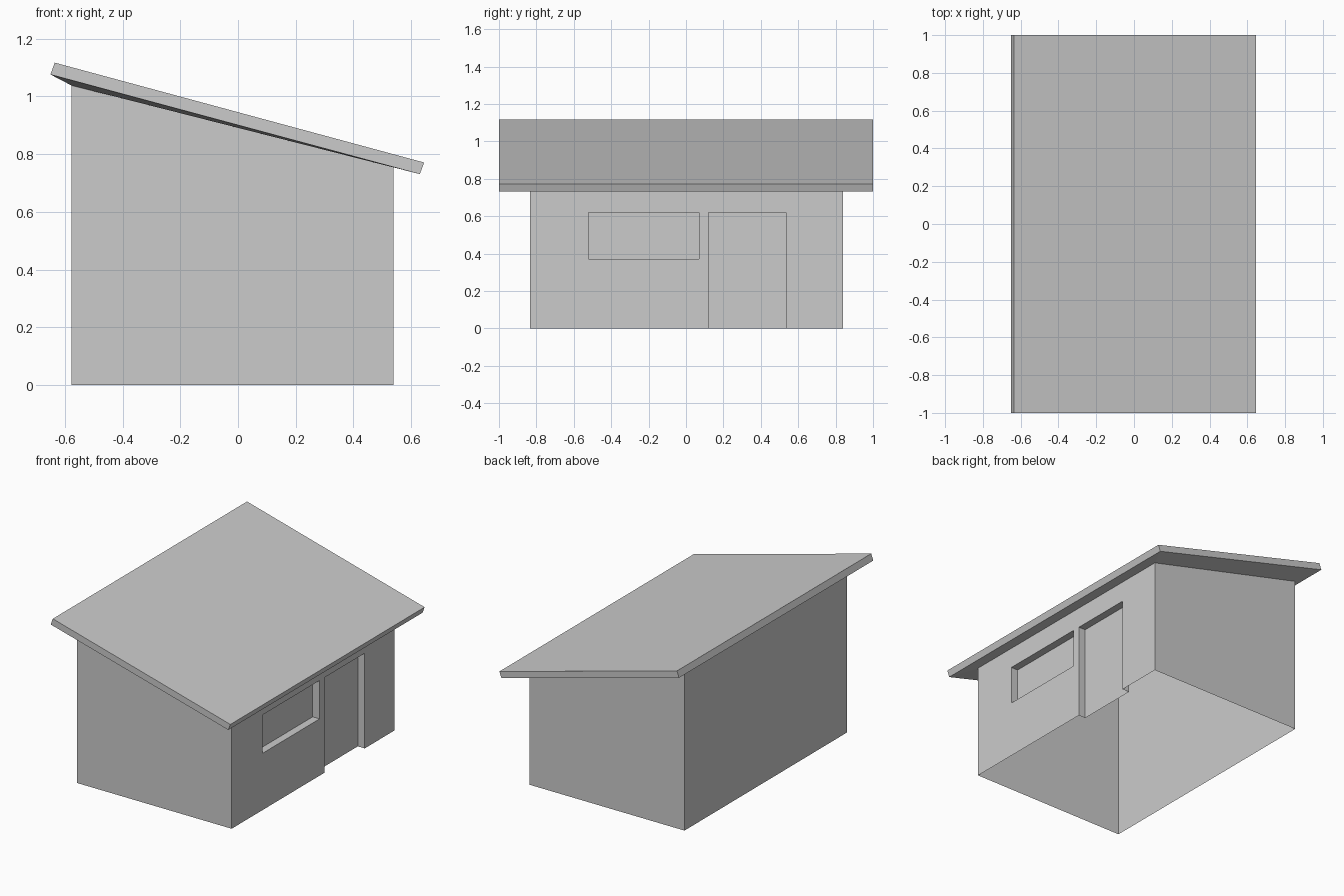
import bpy

if "Cube" in bpy.data.objects:
    bpy.data.objects.remove(bpy.data.objects["Cube"])

L, R, F, B = -0.577, 0.539, -0.835, 0.84   # wall extents
TOP_L, TOP_R = 1.038, 0.754                # wall heights
DEPTH = 0.05                               # recess depth


def make(name, quads):
    """Weld a list of quads into one flat-shaded object."""
    verts, faces = [], []
    for q in quads:
        face = []
        for p in q:
            if p not in verts:
                verts.append(p)
            face.append(verts.index(p))
        faces.append(face)
    me = bpy.data.meshes.new(name)
    me.from_pydata(verts, [], faces)
    me.update()
    ob = bpy.data.objects.new(name, me)
    bpy.context.collection.objects.link(ob)
    return ob


def ring(xl, zl, xr, zr, yf, yb):
    return [(xr, yf, zr), (xr, yb, zr), (xl, yb, zl), (xl, yf, zl)]


def bridge(a, b):
    return [[a[i], a[(i + 1) % 4], b[(i + 1) % 4], b[i]] for i in range(4)]


def panel(x, y0, y1, z0, z1):
    return [(x, y0, z0), (x, y1, z0), (x, y1, z1), (x, y0, z1)]


base = ring(L, 0.0, R, 0.0, F, B)
head = ring(L, TOP_L, R, TOP_R, F, B)

# Front, back and left walls (shell open underneath)
walls = bridge(base, head)[1:]

# Right wall, laid out as panels around the openings
window = (-0.52, 0.07, 0.37, 0.62)
door = (0.12, 0.535, 0.0, 0.62)
ys = [F, *window[:2], *door[:2], B]
zs = [0.0, 0.37, 0.62, TOP_R]
for y0, y1 in zip(ys, ys[1:]):
    for z0, z1 in zip(zs, zs[1:]):
        if not any(o[0] <= y0 and y1 <= o[1] and o[2] <= z0 and z1 <= o[3]
                   for o in (window, door)):
            walls.append(panel(R, y0, y1, z0, z1))

make("walls", walls)

# Recessed window and door: jambs plus set-back panel, no sill under the door
for name, o in (("window_recess", window), ("door_recess", door)):
    outer, inner = panel(R, *o), panel(R - DEPTH, *o)
    sides = bridge(outer, inner)
    make(name, (sides[1:] if o[2] == 0 else sides) + [inner])

# Sloping roof: soffit flaring from the wall tops, edge band and top
eaves = ring(-0.65, 1.076, 0.63, 0.731, -1.0, 1.0)
upper = ring(-0.635, 1.117, 0.645, 0.771, -1.0, 1.0)
make("roof", bridge(head, eaves) + bridge(eaves, upper) + [upper])
